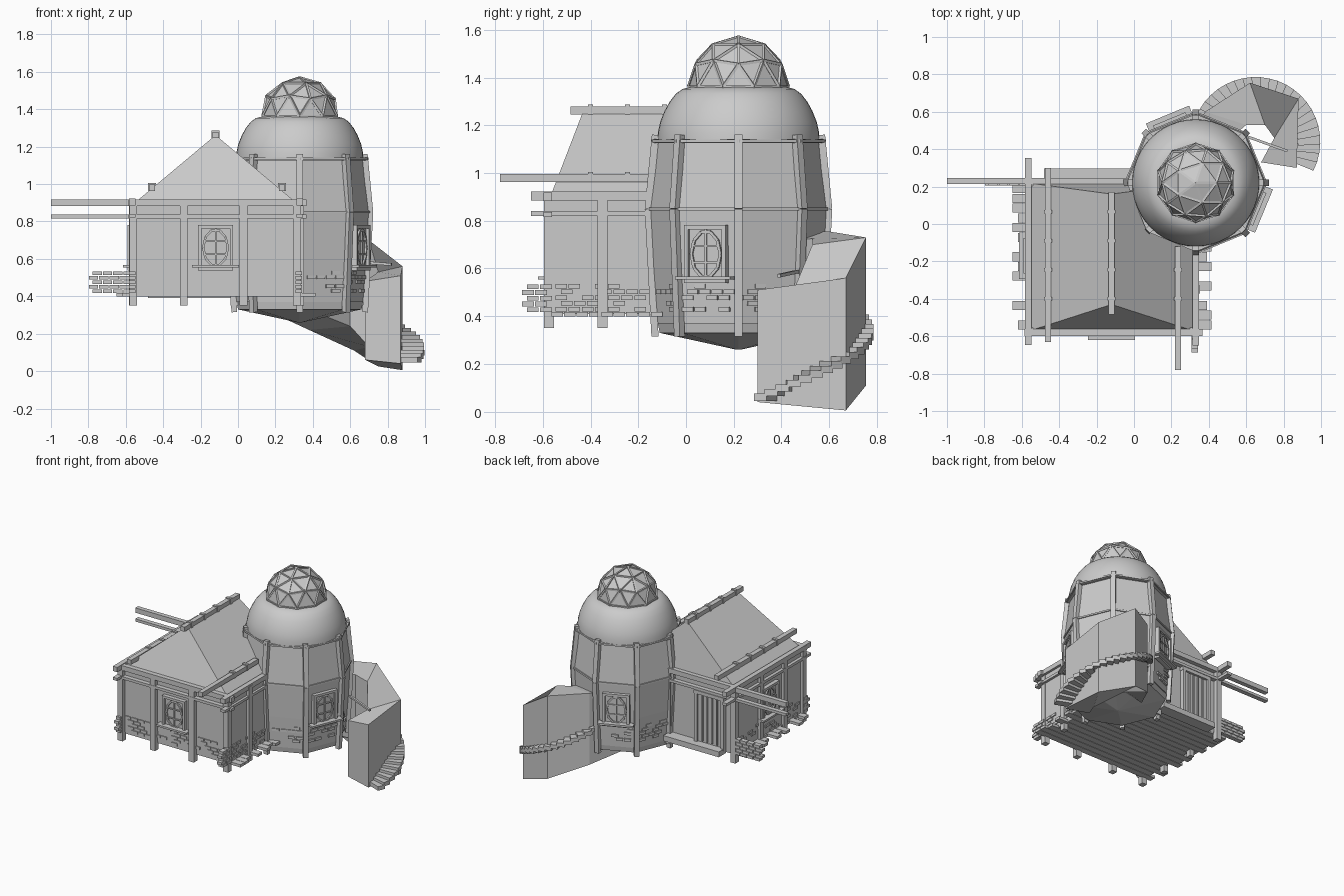
import bpy, bmesh, math, random
from mathutils import Vector, Matrix

if "Cube" in bpy.data.objects:
    bpy.data.objects.remove(bpy.data.objects["Cube"])
random.seed(4)
TX, TY = 0.33, 0.22            # tower axis


def finish(name, bm, smooth=False):
    bmesh.ops.recalc_face_normals(bm, faces=bm.faces)
    me = bpy.data.meshes.new(name)
    bm.to_mesh(me)
    bm.free()
    ob = bpy.data.objects.new(name, me)
    bpy.context.collection.objects.link(ob)
    if smooth:
        bpy.context.view_layer.objects.active = ob
        ob.select_set(True)
        bpy.ops.object.shade_smooth_by_angle(angle=math.radians(40))
        ob.select_set(False)
    return ob


def box(bm, c, s, m=Matrix()):
    mat = m @ Matrix.Translation(c) @ Matrix.Diagonal((*s, 1))
    bmesh.ops.create_cube(bm, size=1, matrix=mat)


def bar(bm, p, q, w, h=None):
    p, q = Vector(p), Vector(q)
    d = q - p
    rot = d.to_track_quat('Z', 'Y').to_matrix().to_4x4()
    box(bm, (0, 0, 0), (w, h or w, d.length), Matrix.Translation((p + q) / 2) @ rot)


def loft(name, rings, caps=True, smooth=False):
    bm = bmesh.new()
    vs = [[bm.verts.new(p) for p in r] for r in rings]
    n = len(rings[0])
    for a, b in zip(vs, vs[1:]):
        for i in range(n):
            bm.faces.new((a[i], a[(i + 1) % n], b[(i + 1) % n], b[i]))
    if caps:
        bm.faces.new(vs[0])
        bm.faces.new(vs[-1])
    return finish(name, bm, smooth)


def tp(r, deg, z):
    a = math.radians(deg)
    return Vector((TX + r * math.cos(a), TY + r * math.sin(a), z))


def ring(r, z, n=8):
    return [tp(r, 360 * i / n, z) for i in range(n)]


def facing(x, y, deg):
    # local -y points outwards towards the given heading
    return Matrix.Translation((x, y, 0)) @ Matrix.Rotation(math.radians(deg + 90), 4, 'Z')


# ---- tower body, foundation, dome
profile = [(0.345, 0.37), (0.362, 0.6), (0.375, 0.85), (0.338, 1.14)]
loft("tower_wall", [ring(r, z) for r, z in profile])
loft("tower_foundation", [ring(0.01, 0.26), ring(0.33, 0.33), ring(0.34, 0.38)])
loft("tower_trim", [ring(0.36, 1.125), ring(0.362, 1.142)])
dome = [(0.34, 1.13), (0.338, 1.17), (0.328, 1.215), (0.31, 1.26), (0.288, 1.30),
        (0.262, 1.333), (0.235, 1.352), (0.205, 1.36), (0.1, 1.362)]
loft("tower_dome", [ring(r, z, 48) for r, z in dome], smooth=True)

posts = bmesh.new()
for i in range(8):
    a = 45 * i
    m = facing(0, 0, a)
    for (r0, z0), (r1, z1) in (((0.35, 0.315), (0.378, 0.85)), ((0.378, 0.85), (0.348, 1.16))):
        p, q = tp(r0, a, z0), tp(r1, a, z1)
        d = q - p
        rot = m @ Matrix.Rotation(math.atan2(r1 - r0, z1 - z0), 4, 'X')
        rot.translation = (p + q) / 2
        box(posts, (0, 0, 0), (0.034, 0.03, d.length), rot)
finish("tower_posts", posts)
bands = bmesh.new()
for i in range(8):
    for r, z in ((0.376, 0.85), (0.362, 1.135)):
        bar(bands, tp(r, 45 * i, z), tp(r, 45 * i + 45, z), 0.012)
finish("tower_bands", bands)

# ---- geodesic lantern with struts
lantern, struts = bmesh.new(), bmesh.new()
bmesh.ops.create_icosphere(lantern, subdivisions=2, radius=0.208,
                           matrix=Matrix.Translation((TX, TY, 1.362)))
bmesh.ops.delete(lantern, geom=[v for v in lantern.verts if v.co.z < 1.35], context='VERTS')
for e in lantern.edges:
    bar(struts, e.verts[0].co, e.verts[1].co, 0.012)
finish("lantern_panes", lantern)
finish("lantern_struts", struts)

# ---- house walls and roof
X0, X1, Y0, Y1 = -0.56, 0.33, -0.565, 0.215
walls = bmesh.new()
box(walls, ((X0 + X1) / 2, (Y0 + Y1) / 2, 0.65), (X1 - X0, Y1 - Y0, 0.48))
finish("house_walls", walls)
loft("house_roof", [[(-0.57, y0, 0.885), (-0.12, y1, 1.262), (0.33, y0, 0.885)]
                    for y0, y1 in ((-0.575, -0.43), (0.22, 0.16))])

# ---- floor planks with uneven ends
floor = bmesh.new()
n = 15
for i in range(n):
    w = (Y1 - Y0) / n
    a = X0 - random.choice((0.01, 0.06, 0.09, 0.09))
    b = X1 + random.choice((0.01, 0.06, 0.085, 0.085))
    box(floor, ((a + b) / 2, Y0 + (i + 0.5) * w, 0.408), (b - a, w * 0.93, 0.02))
finish("floor_planks", floor)

# ---- timber frame
frame = bmesh.new()
for x in (-0.56, -0.29, 0.03, 0.315):
    box(frame, (x, Y0 - 0.01, 0.63), (0.042, 0.042, 0.56))
for x in (-0.56, -0.02):
    box(frame, (x, Y1 + 0.01, 0.63), (0.042, 0.042, 0.56))
for y in (-0.35, -0.07):
    for x in (X0 - 0.005, X1 + 0.005):
        box(frame, (x, y, 0.63), (0.035, 0.042, 0.56))
for z, h in ((0.9, 0.036), (0.826, 0.02)):
    box(frame, (-0.11, Y0 - 0.015, z), (0.95, 0.036, h))           # front
    box(frame, (-0.565, -0.148, z + 0.004), (0.036, 1.0, h))       # left
    box(frame, (0.33, -0.4, z + 0.004), (0.036, 0.5, h))           # right
    box(frame, (-0.495, 0.23, z), (1.01, 0.034, h))                # long back beam
finish("house_timber_frame", frame)

# ---- roof purlins with pegs
purlins = bmesh.new()
for x, z, ya, yb in ((-0.12, 1.262, -0.485, 0.17), (-0.46, 0.98, -0.63, 0.3), (0.235, 0.98, -0.78, -0.12)):
    bar(purlins, (x, ya, z), (x, yb, z), 0.034, 0.034)
    for i in range(4):
        y = -0.4 + i * 0.155
        if y < yb:
            box(purlins, (x, y, z + 0.004), (0.042, 0.02, 0.042))
finish("roof_purlins", purlins)


# ---- windows
def window(name, m, z=0.66):
    bm = bmesh.new()
    w, h = 0.17, 0.225
    box(bm, (0, -0.006, z), (w, 0.012, h), m)
    for s in (-1, 1):
        box(bm, (s * w / 2, -0.014, z), (0.018, 0.032, h + 0.018), m)
        box(bm, (0, -0.014, z + s * h / 2), (w, 0.032, 0.018), m)
        box(bm, (0, -0.014, z + s * 0.035), (w * 0.75, 0.014, 0.008), m)
    box(bm, (0, -0.014, z), (0.008, 0.014, h), m)
    pts = [m @ Vector((0.066 * math.cos(math.radians(t)), -0.016, z + 0.098 * math.sin(math.radians(t))))
           for t in range(0, 360, 36)]
    for a, b in zip(pts, pts[1:] + pts[:1]):
        bar(bm, a, b, 0.012, 0.012)
    box(bm, (0, -0.03, z - 0.1), (0.25, 0.05, 0.014), m)      # sill
    finish(name, bm)


window("front_window", facing(-0.12, Y0, -90))
window("left_window", facing(X0, -0.17, 180))
for nm, a in (("tower_side_window", -22.5), ("tower_back_window", 112.5)):
    p = tp(0.34, a, 0)
    window(nm, facing(p.x, p.y, a))

# ---- back door and step
door = bmesh.new()
m = facing(-0.36, Y1, 90)
box(door, (0, -0.008, 0.61), (0.2, 0.016, 0.36), m)
for s in (-1, 1):
    box(door, (s * 0.11, -0.014, 0.61), (0.024, 0.036, 0.38), m)
box(door, (0, -0.014, 0.8), (0.25, 0.036, 0.026), m)
for i in range(4):
    box(door, (-0.06 + 0.04 * i, -0.018, 0.61), (0.012, 0.012, 0.34), m)
finish("back_door", door)
step = bmesh.new()
box(step, (-0.25, 0.255, 0.41), (0.46, 0.085, 0.04))
finish("door_step", step)

# ---- bricks: scattered on the walls, stacked at two corners
bricks = bmesh.new()


def scatter(m, width, keep):
    for row in range(5):
        for k in range(int(width / 0.055)):
            if random.random() < keep:
                x = -width / 2 + 0.055 * (k + 0.5 + 0.4 * (row % 2))
                box(bricks, (min(x, width / 2 - 0.02), 0, 0.43 + 0.024 * row), (0.048, 0.014, 0.019), m)


def stack(x, y, dx, dy, length):
    for row in range(5):
        k = 0
        while k * 0.055 < length - 0.03:
            d = 0.055 * (k + 0.5) + (0.02 if row % 2 else 0)
            size = (0.05, 0.036, 0.02) if dx else (0.036, 0.05, 0.02)
            box(bricks, (x + dx * d, y + dy * d, 0.427 + 0.024 * row), size)
            k += 1


scatter(facing(-0.12, Y0, -90), 0.84, 0.5)
scatter(facing(X1, -0.35, 0), 0.4, 0.5)
scatter(facing(X0, -0.17, 180), 0.74, 0.4)
for i in range(8):
    p = tp(0.328, 45 * i + 22.5, 0)
    scatter(facing(p.x, p.y, 45 * i + 22.5), 0.24, 0.45)
stack(-0.56, 0.225, -1, 0, 0.225)
stack(0.325, -0.56, 0, -1, 0.09)
stack(-0.565, -0.56, 0, -1, 0.06)
finish("bricks", bricks)

# ---- curved stair core: inner xy, outer xy, bottom z, top z
core = [((0.68, 0.33), (0.87, 0.30), 0.04, 0.51), ((0.75, 0.46), (0.88, 0.67), 0.005, 0.56),
        ((0.70, 0.53), (0.62, 0.755), 0.11, 0.73), ((0.60, 0.53), (0.38, 0.60), 0.22, 0.755),
        ((0.45, 0.40), (0.25, 0.38), 0.28, 0.75)]
loft("stair_core", [[(*i, b + 0.02), (*o, b), (*o, t), (*i, t - 0.03)] for i, o, b, t in core])

# ---- steps around the core
steps = bmesh.new()
for k in range(23):
    a = -22 + 8 * k
    m = Matrix.Translation((0.65, 0.44, 0.06 + 0.0195 * k)) @ Matrix.Rotation(math.radians(a), 4, 'Z')
    box(steps, (0.285, 0, 0), (0.12, 0.056, 0.03), m)
finish("stair_steps", steps)
rail = bmesh.new()
bar(rail, (0.57, 0.48, 0.59), (0.82, 0.39, 0.57), 0.014)
finish("handrail", rail)
